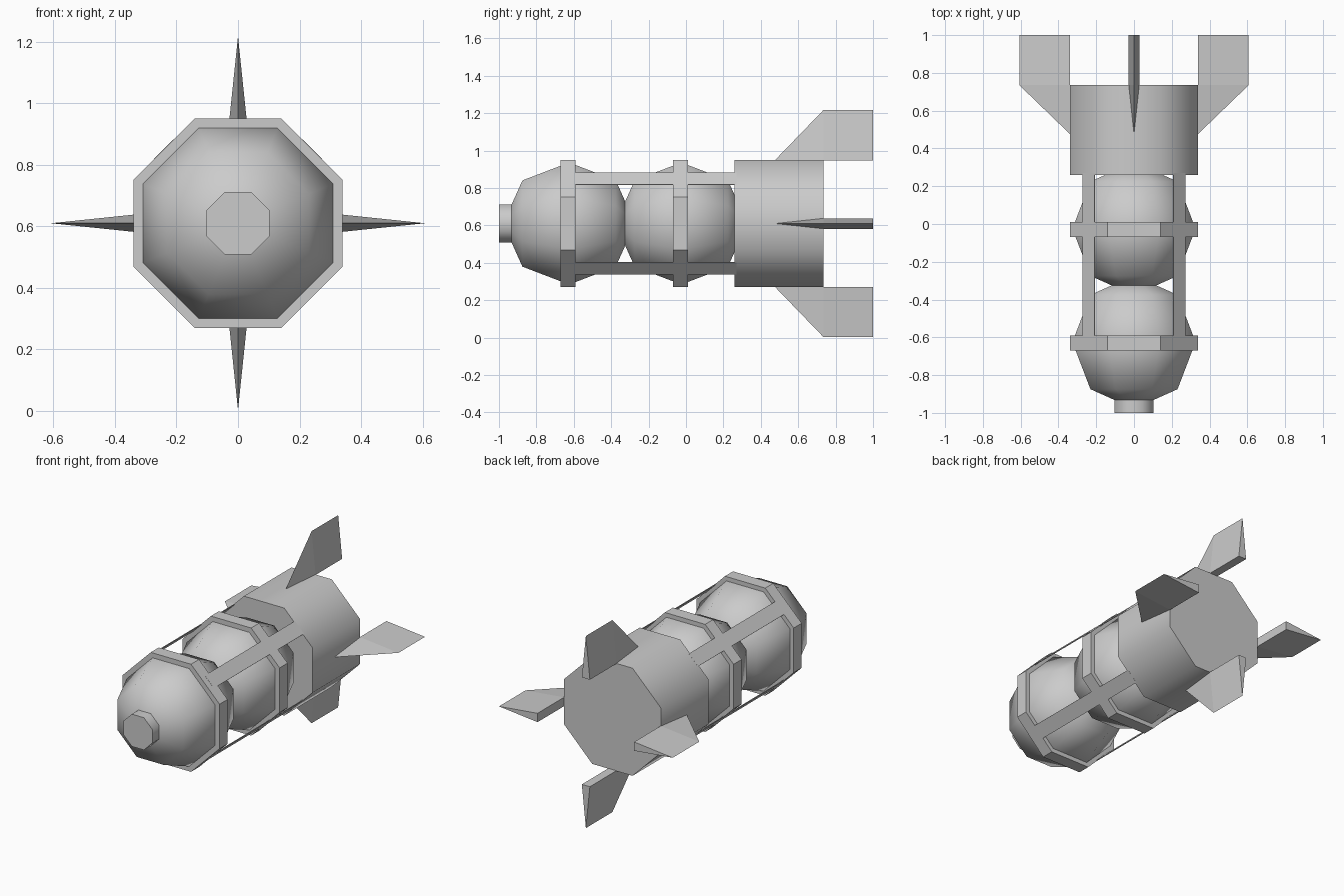
import bpy, bmesh
from math import pi, cos, sin, radians
from mathutils import Matrix

if "Cube" in bpy.data.objects:
    bpy.data.objects.remove(bpy.data.objects["Cube"])

AXIS = 0.61          # height of the long axis
C8 = cos(pi / 8)     # flat radius to corner radius of an octagon


def add_object(name, bm, smooth=None):
    bmesh.ops.remove_doubles(bm, verts=bm.verts, dist=0.0001)
    bmesh.ops.recalc_face_normals(bm, faces=bm.faces)
    mesh = bpy.data.meshes.new(name)
    bm.to_mesh(mesh)
    bm.free()
    ob = bpy.data.objects.new(name, mesh)
    bpy.context.collection.objects.link(ob)
    ob.location.z = AXIS
    if smooth:
        bpy.ops.object.select_all(action='DESELECT')
        ob.select_set(True)
        bpy.context.view_layer.objects.active = ob
        bpy.ops.object.shade_smooth_by_angle(angle=radians(smooth))
    return ob


def octagon_lathe(name, profile, closed=False, smooth=None):
    """Turn (y, flat radius) points around the y axis in eight steps."""
    bm = bmesh.new()
    loops = []
    for y, r in profile:
        loops.append([bm.verts.new((r / C8 * cos(pi / 8 + k * pi / 4), y,
                                    r / C8 * sin(pi / 8 + k * pi / 4)))
                      for k in range(8)])
    pairs = list(zip(loops, loops[1:]))
    if closed:
        pairs.append((loops[-1], loops[0]))
    else:
        bm.faces.new(loops[0])
        bm.faces.new(loops[-1])
    for a, b in pairs:
        for k in range(8):
            bm.faces.new((a[k], a[k - 1], b[k - 1], b[k]))
    return add_object(name, bm, smooth)


# Rear drum and front nozzle
octagon_lathe("rear_drum", [(0.26, 0.34), (0.735, 0.34)], smooth=60)
octagon_lathe("front_nozzle", [(-1.0, 0.102), (-0.88, 0.102)], smooth=60)

# Two round tanks, each held by an octagonal hoop
for label, y in (("front", -0.63), ("rear", -0.03)):
    octagon_lathe(label + "_hoop",
                  [(y - 0.04, 0.34), (y + 0.04, 0.34),
                   (y + 0.04, 0.298), (y - 0.04, 0.298)], closed=True)
    bm = bmesh.new()
    bmesh.ops.create_uvsphere(bm, u_segments=8, v_segments=4, radius=0.353)
    bm.transform(Matrix.Translation((0, y + 0.005, 0))
                 @ Matrix.Rotation(pi / 2, 4, 'X')
                 @ Matrix.Rotation(pi / 8, 4, 'Z'))
    add_object(label + "_tank", bm, smooth=80)

# Four thin straps along the diagonal sides
for i in range(4):
    bm = bmesh.new()
    bmesh.ops.create_cube(bm, size=1)
    bm.transform(Matrix.Rotation(pi / 4 + i * pi / 2, 4, 'Y')
                 @ Matrix.Translation((0, -0.18, 0.338))
                 @ Matrix.Diagonal((0.09, 0.9, 0.005, 1)))
    add_object(f"strap_{i + 1}", bm)

# Four wedge fins: flat base on the drum, knife edge outside
for i in range(4):
    bm = bmesh.new()
    w, base, tip = 0.028, 0.338, 0.607
    pts = [(0, 0.475, base), (w, 0.735, base), (w, 1, base),
           (-w, 1, base), (-w, 0.735, base), (0, 0.735, tip), (0, 1, tip)]
    v = [bm.verts.new(p) for p in pts]
    for f in ((0, 1, 2, 3, 4), (0, 1, 5), (0, 5, 4),
              (1, 2, 6, 5), (4, 5, 6, 3), (2, 3, 6)):
        bm.faces.new([v[k] for k in f])
    bm.transform(Matrix.Rotation(i * pi / 2, 4, 'Y'))
    add_object(f"fin_{i + 1}", bm)
